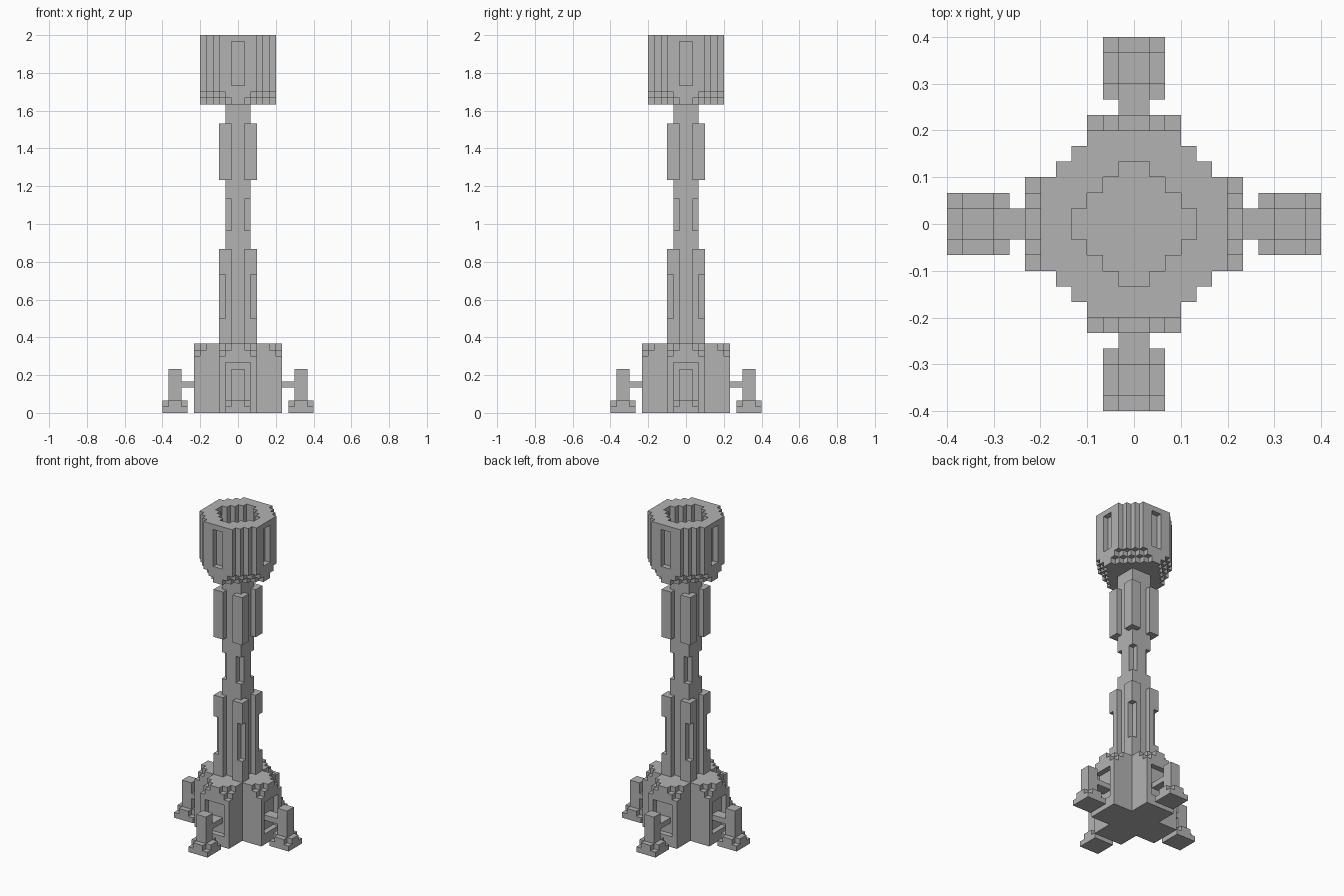
import bpy, bmesh, math
from mathutils import Vector

cube = bpy.data.objects.get("Cube")
if cube:
    bpy.data.objects.remove(cube, do_unlink=True)

U = 1 / 30  # block size

grey = bpy.data.materials.new("stone_grey")
grey.use_nodes = True
colour = (0.45, 0.45, 0.45, 1)
grey.diffuse_color = colour
grey.node_tree.nodes["Principled BSDF"].inputs["Base Color"].default_value = colour


def fold(v):
    """Distance index of a cell from the centre plane."""
    return v if v >= 0 else -v - 1


def build(name, rule, reach, bottom, top):
    """Skin every block for which rule(near, far, z) holds; the rule is
    four-fold symmetric because it only sees the folded, sorted indices."""
    span = range(-reach, reach)
    cells = {(x, y, z) for x in span for y in span for z in range(bottom, top)
             if rule(*sorted((fold(x), fold(y))), z)}
    bm = bmesh.new()
    verts = {}

    def vert(p):
        if p not in verts:
            verts[p] = bm.verts.new(Vector(p) * U)
        return verts[p]

    for cell in cells:
        for axis in range(3):
            for side in (0, 1):
                other = list(cell)
                other[axis] += 1 if side else -1
                if tuple(other) in cells:
                    continue
                ring = []
                for s, t in ((0, 0), (1, 0), (1, 1), (0, 1)):
                    p = list(cell)
                    p[axis] += side
                    p[(axis + 1) % 3] += s
                    p[(axis + 2) % 3] += t
                    ring.append(vert(tuple(p)))
                bm.faces.new(ring if side else ring[::-1])
    # merge flat neighbouring squares into clean faces
    bmesh.ops.dissolve_limit(bm, angle_limit=math.radians(1),
                             verts=bm.verts[:], edges=bm.edges[:])
    mesh = bpy.data.meshes.new(name)
    bm.to_mesh(mesh)
    bm.free()
    mesh.materials.append(grey)
    bpy.context.collection.objects.link(bpy.data.objects.new(name, mesh))


def base(n, f, z):
    """Cross-shaped base with stepped top corners and a recessed panel per arm."""
    if n > 2 or f > 6:
        return False
    chipped = f > 2 and (6 - f) + (2 - n) + (10 - z) <= 1
    panel = f == 6 and n < 2 and 2 <= z < 8
    return not chipped and not panel


def shaft(n, f, z):
    """Square shaft with corner slots at its waist."""
    return f < 2 and not (n == 1 and 29 <= z < 34)


def lower_buttress(n, f, z):
    """Corner buttresses with a slot down the outer edge."""
    return n >= 1 and f <= 2 and not (n == 2 and 15 <= z < 22)


def upper_buttress(n, f, z):
    return n >= 1 and f <= 2


def head(n, f, z):
    """Stepped octagonal cup with chipped lower corners and tall slots."""
    if not (f <= 5 and (n <= 2 or n + f <= 7)):
        return False
    if z >= 52 and n + f <= 3:
        return False
    if f == 5 and n < 1 and 52 <= z < 59:
        return False
    for cf, cn in ((5, 2), (4, 3), (3, 4)):
        a, b = cf - f, cn - n
        if a >= 0 and b >= 0 and a + b + (z - 49) <= 1:
            return False
    return True


def foot(n, f, z):
    """Foot pads, with lowered corners."""
    if not (8 <= f < 12 and n < 2):
        return False
    return z < 1 or n < 1 or 9 <= f < 11


def post(n, f, z):
    return n < 1 and 9 <= f < 11


def strut(n, f, z):
    return n < 1 and 6 <= f < 9


build("base", base, 7, 0, 11)
build("shaft", shaft, 2, 11, 49)
build("lower_buttresses", lower_buttress, 3, 11, 26)
build("upper_buttresses", upper_buttress, 3, 37, 46)
build("head_cup", head, 6, 49, 60)
build("feet", foot, 12, 0, 2)
build("foot_posts", post, 11, 2, 7)
build("foot_struts", strut, 9, 4, 5)
